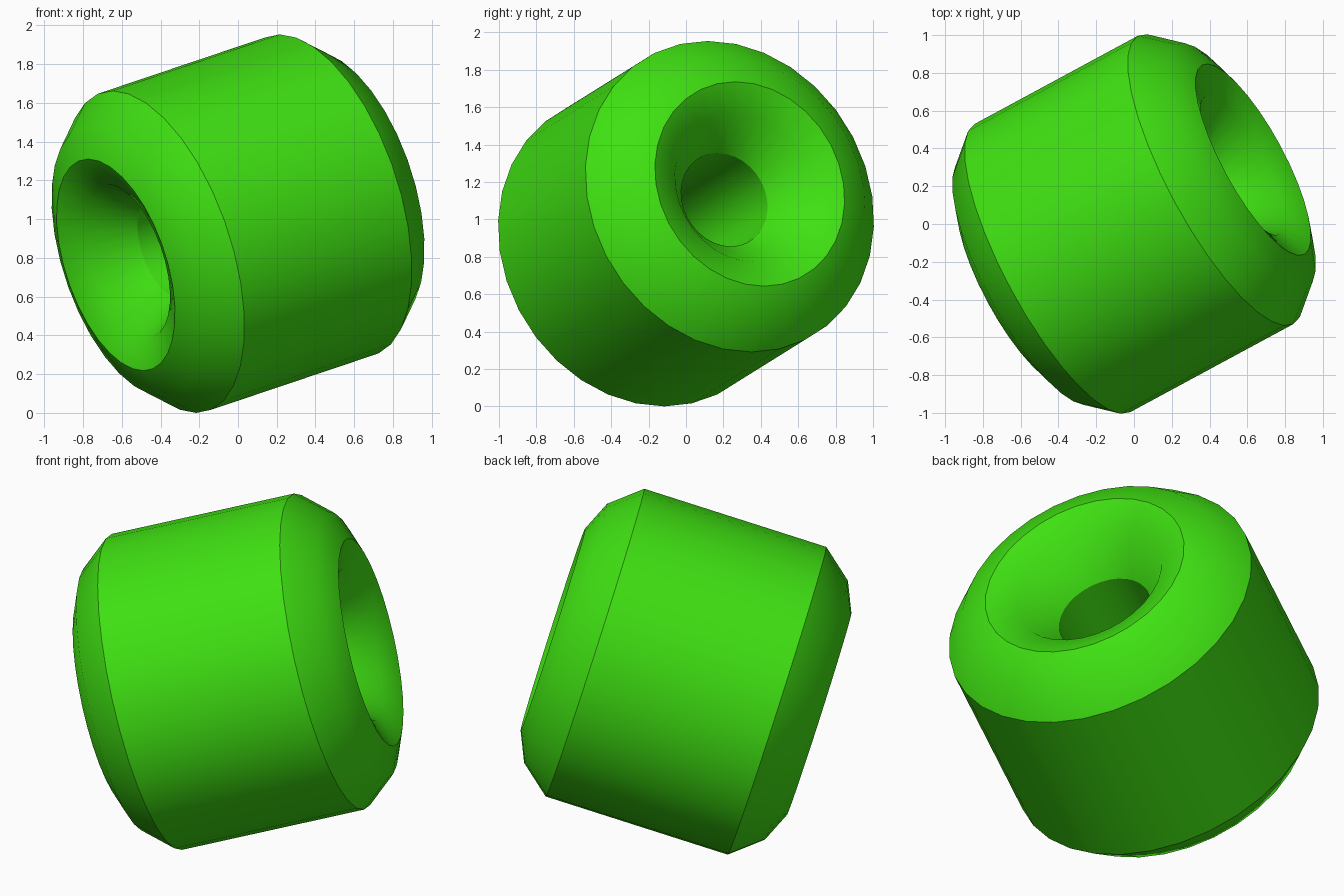
import bpy, bmesh, math
from mathutils import Vector

if "Cube" in bpy.data.objects:
    bpy.data.objects.remove(bpy.data.objects["Cube"])

SEGMENTS = 32
axis = Vector((0.8435, 0.4555, 0.284)).normalized()

# Half profile as (distance along axis, radius, sharp loop), mirrored for the other end
half = [(0.512, 0.867, True), (0.677, 0.73, False), (0.748, 0.57, True),
        (0.68, 0.415, False), (0.45, 0.26, True)]
profile = half + [(-t, r, s) for t, r, s in reversed(half)]

# Lathe the closed profile around local X, first vertex on local Z
bm = bmesh.new()
rings = []
for t, r, _ in profile:
    ring = []
    for i in range(SEGMENTS):
        a = 2 * math.pi * i / SEGMENTS
        ring.append(bm.verts.new((t, r * math.sin(a), r * math.cos(a))))
    rings.append(ring)

for k, ring in enumerate(rings):
    nxt = rings[(k + 1) % len(rings)]
    for i in range(SEGMENTS):
        j = (i + 1) % SEGMENTS
        bm.faces.new((ring[i], ring[j], nxt[j], nxt[i])).smooth = True

# Crisp rims at the barrel edges, lips and bore mouths
for ring, (_, _, sharp) in zip(rings, profile):
    if sharp:
        for i in range(SEGMENTS):
            bm.edges.get((ring[i], ring[(i + 1) % SEGMENTS])).smooth = False
bmesh.ops.recalc_face_normals(bm, faces=bm.faces)

# Tilt the bead and rest it on the ground
bm.transform(axis.to_track_quat('X', 'Z').to_matrix().to_4x4())
low = min(v.co.z for v in bm.verts)
bmesh.ops.translate(bm, verts=bm.verts, vec=(0, 0, -low))

mesh = bpy.data.meshes.new("bead")
bm.to_mesh(mesh)
bm.free()
bead = bpy.data.objects.new("bead", mesh)
bpy.context.collection.objects.link(bead)

# Bright green
green = bpy.data.materials.new("green")
green.diffuse_color = (0.05, 0.75, 0.006, 1)
green.use_nodes = True
green.node_tree.nodes["Principled BSDF"].inputs["Base Color"].default_value = green.diffuse_color
mesh.materials.append(green)
